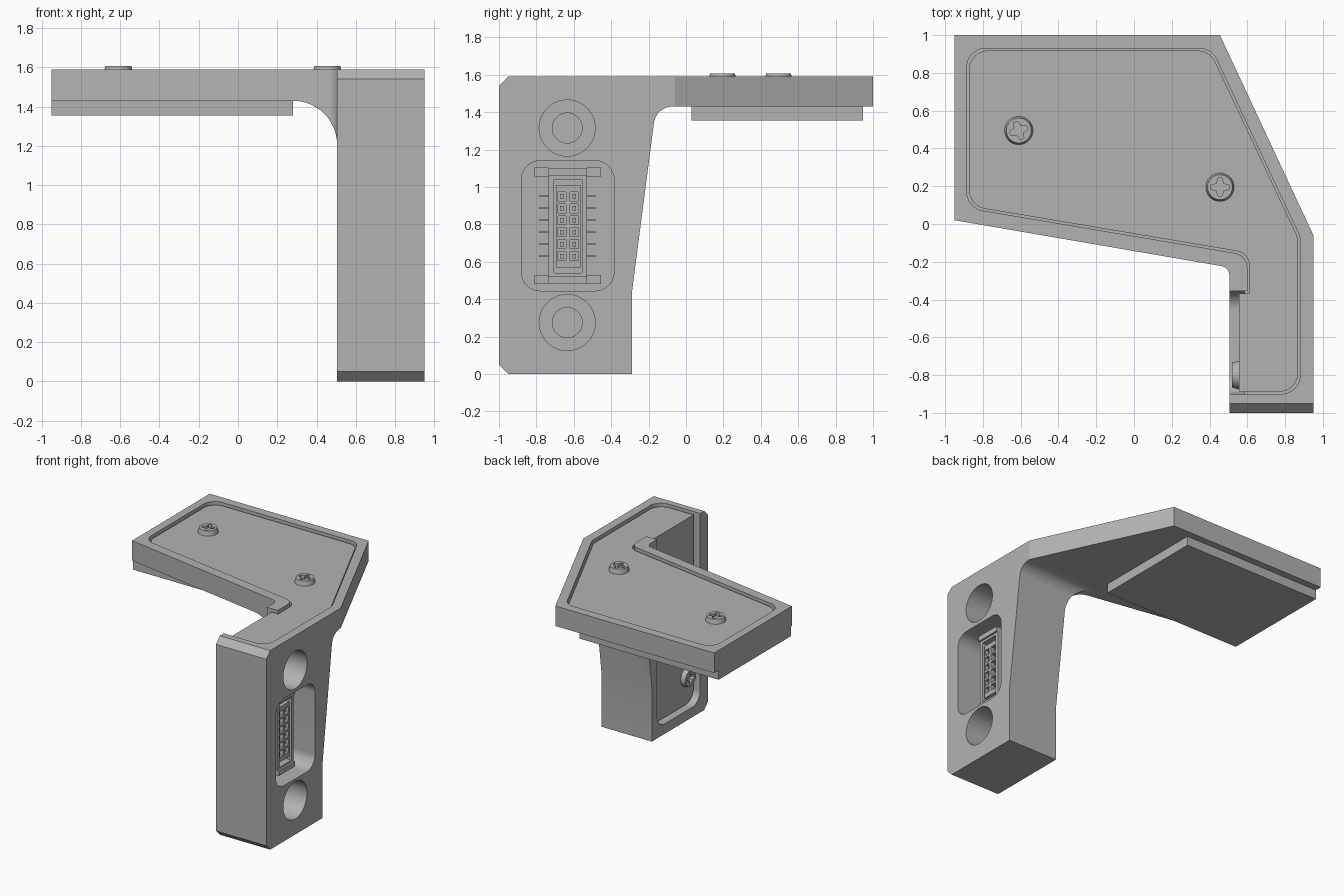
import bpy, bmesh, math
from mathutils import Vector, Matrix

cube = bpy.data.objects.get("Cube")
if cube:
    bpy.data.objects.remove(cube, do_unlink=True)

grey = bpy.data.materials.new("neutral_grey")
grey.use_nodes = True
grey.diffuse_color = (0.45, 0.45, 0.45, 1)
grey.node_tree.nodes["Principled BSDF"].inputs["Base Color"].default_value = (0.45, 0.45, 0.45, 1)


def add_object(name, bm):
    bmesh.ops.recalc_face_normals(bm, faces=bm.faces)
    mesh = bpy.data.meshes.new(name)
    bm.to_mesh(mesh)
    bm.free()
    mesh.materials.append(grey)
    obj = bpy.data.objects.new(name, mesh)
    bpy.context.collection.objects.link(obj)
    return obj


def rounded(points, steps=10):
    """Replace each (a, b, radius) corner with an arc."""
    out = []
    for i, (a, b, r) in enumerate(points):
        p = Vector((a, b))
        if r == 0:
            out.append(p)
            continue
        u = (Vector(points[i - 1][:2]) - p).normalized()
        v = (Vector(points[(i + 1) % len(points)][:2]) - p).normalized()
        half = u.angle(v) / 2
        centre = p + (u + v).normalized() * (r / math.sin(half))
        start = p + u * (r / math.tan(half)) - centre
        end = p + v * (r / math.tan(half)) - centre
        for k in range(steps + 1):
            t = k / steps
            out.append(centre + (start * (1 - t) + end * t).normalized() * r)
    return out


def inset(points, d):
    """Move every side of a counter-clockwise outline inward."""
    out = []
    for i, (a, b, r) in enumerate(points):
        p = Vector((a, b))
        e = (p - Vector(points[i - 1][:2])).normalized()
        f = (Vector(points[(i + 1) % len(points)][:2]) - p).normalized()
        n, m = Vector((-e.y, e.x)), Vector((-f.y, f.x))
        q = p + (n + m) * (d / (1 + n.dot(m)))
        out.append((q.x, q.y, r))
    return out


def prism(name, points, axis, lo, hi):
    place = {"x": lambda a, b, t: (t, a, b),
             "y": lambda a, b, t: (a, t, b),
             "z": lambda a, b, t: (a, b, t)}[axis]
    bm = bmesh.new()
    rings = [[bm.verts.new(place(p[0], p[1], t)) for p in points] for t in (lo, hi)]
    for ring in rings:
        bm.faces.new(ring)
    n = len(points)
    for i in range(n):
        j = (i + 1) % n
        bm.faces.new((rings[0][i], rings[0][j], rings[1][j], rings[1][i]))
    return add_object(name, bm)


def rect(a0, a1, b0, b1, r=0):
    return rounded([(a0, b0, r), (a1, b0, r), (a1, b1, r), (a0, b1, r)])


def circle(a, b, r, n=48):
    return [(a + r * math.cos(2 * math.pi * k / n), b + r * math.sin(2 * math.pi * k / n))
            for k in range(n)]


def combine(obj, tool, operation="DIFFERENCE"):
    mod = obj.modifiers.new("cut", "BOOLEAN")
    mod.operation, mod.solver, mod.object = operation, "EXACT", tool
    bpy.context.view_layer.objects.active = obj
    bpy.ops.object.modifier_apply(modifier=mod.name)
    bpy.data.objects.remove(tool, do_unlink=True)


# Bracket body: plan, side and front profiles intersected
body = prism("bracket_body", rounded([
    (-0.95, 1, 0), (-0.95, 0.02, 0), (0.505, -0.23, 0.05), (0.505, -1.1, 0),
    (0.95, -1.1, 0), (0.95, -0.06, 0), (0.455, 1, 0)]), "z", -0.1, 1.7)
side = rounded([
    (-1, 0.05, 0), (-0.95, 0, 0), (-0.29, 0, 0), (-0.29, 0.43, 0), (-0.16, 1.43, 0.1),
    (1.2, 1.43, 0), (1.2, 1.59, 0), (-0.95, 1.59, 0), (-1, 1.54, 0)])
combine(body, prism("side_tool", side, "x", -1.2, 1.2), "INTERSECT")
front = rounded([
    (-1.2, 1.43, 0), (0.505, 1.43, 0.225), (0.505, -0.1, 0),
    (1.2, -0.1, 0), (1.2, 1.7, 0), (-1.2, 1.7, 0)], 16)
combine(body, prism("front_tool", front, "y", -1.2, 1.2), "INTERSECT")


# Recess for the bent cover, and the cover itself
def cover_outline(inner_x):
    return [(-0.885, 0.93, 0.1), (-0.885, 0.085, 0.1), (0.6, -0.165, 0.08), (0.6, -0.355, 0),
            (inner_x, -0.355, 0), (inner_x, -0.9, 0), (0.88, -0.9, 0.1),
            (0.88, -0.07, 0.1), (0.41, 0.93, 0.1)]


def leg_outline(top):
    return [(-0.9, 0.08, 0.1), (-0.355, 0.08, 0.1), (-0.355, top, 0), (-0.9, top, 0)]


gap = 0.012
combine(body, prism("top_recess", rounded(cover_outline(0.4)), "z", 1.54, 1.8))
combine(body, prism("leg_recess", rounded(leg_outline(1.8)), "x", 0.4, 0.585))
prism("top_cover", rounded(inset(cover_outline(0.555 - gap), gap)), "z", 1.54, 1.57)
prism("leg_cover", rounded(inset(leg_outline(1.54 + gap), gap)), "x", 0.555, 0.585)

# Connector pocket and counterbored mounting holes
combine(body, prism("pocket", rect(-0.88, -0.385, 0.445, 1.14, 0.1), "x", 0.73, 1.1))
for z in (0.275, 1.315):
    combine(body, prism("counterbore", circle(-0.635, z, 0.15), "x", 0.71, 1.1))
    combine(body, prism("bore", circle(-0.635, z, 0.08), "x", 0.62, 0.8))

# Pad under the plate
prism("under_pad", rect(-0.95, 0.28, 0.03, 0.945), "z", 1.355, 1.43)


# Cross-recessed screws
def screw(name, location, turn, tilt=0):
    bm = bmesh.new()
    bmesh.ops.create_cone(bm, cap_ends=True, segments=40, radius1=0.075, radius2=0.066,
                          depth=0.037, matrix=Matrix.Translation((0, 0, 0.0185)))
    head = add_object(name, bm)
    cross = []
    for k in range(4):
        spin = Matrix.Rotation(k * math.pi / 2, 2)
        cross += [spin @ Vector(p) for p in ((0.048, -0.011), (0.048, 0.011), (0.018, 0.018))]
    combine(head, prism("cross_tool", cross, "z", 0.012, 0.1))
    head.data.transform(Matrix.Translation(location) @ Matrix.Rotation(tilt, 4, "Y")
                        @ Matrix.Rotation(turn, 4, "Z"))


screw("plate_screw_outer", (-0.61, 0.495, 1.57), 0.35)
screw("plate_screw_inner", (0.455, 0.195, 1.57), 0)
screw("leg_screw", (0.555, -0.8, 0.31), 0, -math.pi / 2)

# Connector: shell with a cavity, socket block, end clips and side pins
shell = prism("connector_shell", rect(-0.735, -0.53, 0.5, 1.08), "x", 0.73, 0.86)
combine(shell, prism("cavity", rect(-0.705, -0.555, 0.54, 1.04), "x", 0.78, 1))
block = prism("socket_block", rect(-0.695, -0.565, 0.57, 1.01), "x", 0.77, 0.85)
for row in range(6):
    z = 0.63 + row * 0.064
    for y in (-0.663, -0.598):
        combine(block, prism("socket", rect(y - 0.022, y + 0.022, z - 0.024, z + 0.024),
                             "x", 0.80, 1))
        prism("contact", rect(y - 0.01, y + 0.01, z - 0.012, z + 0.012), "x", 0.79, 0.83)
    for y in (-0.785, -0.535):
        prism("side_pin", rect(y, y + 0.05, z - 0.004, z + 0.004), "x", 0.73, 0.75)
for end, z in (("lower", 0.505), ("upper", 1.08)):
    prism(end + "_end_bar", rect(-0.735, -0.53, z - 0.02, z + 0.02), "x", 0.73, 0.875)
    for y in (-0.81, -0.53):
        prism(end + "_clip", rect(y, y + 0.075, z - 0.025, z + 0.025), "x", 0.73, 0.76)

# Smooth the curved walls, keep edges crisp
bpy.ops.object.select_all(action="DESELECT")
for obj in bpy.context.scene.objects:
    if obj.type == "MESH" and grey.name in obj.data.materials:
        obj.select_set(True)
        bpy.context.view_layer.objects.active = obj
bpy.ops.object.shade_smooth_by_angle(angle=math.radians(25))
